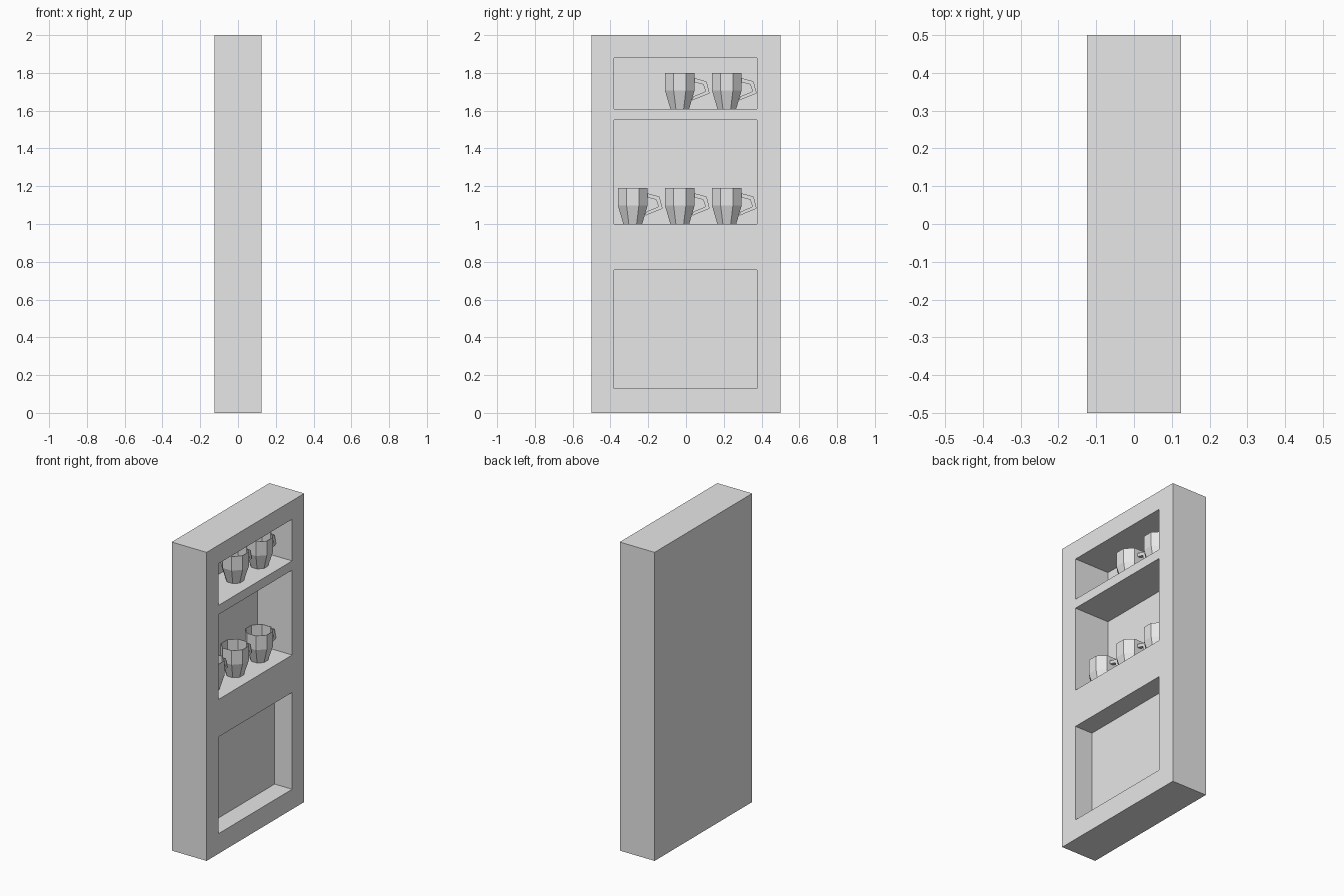
import bpy, bmesh
from math import pi, cos, sin
from mathutils import Vector

cube = bpy.data.objects.get("Cube")
if cube:
    bpy.data.objects.remove(cube, do_unlink=True)

grey = bpy.data.materials.new("plain grey")
grey.use_nodes = True
grey.diffuse_color = (0.8, 0.8, 0.8, 1)
grey.node_tree.nodes["Principled BSDF"].inputs["Base Color"].default_value = (0.8, 0.8, 0.8, 1)


def add_object(name, bm):
    bmesh.ops.recalc_face_normals(bm, faces=bm.faces)
    mesh = bpy.data.meshes.new(name)
    bm.to_mesh(mesh)
    bm.free()
    mesh.materials.append(grey)
    obj = bpy.data.objects.new(name, mesh)
    bpy.context.collection.objects.link(obj)
    return obj


def box(name, low, high):
    bm = bmesh.new()
    bmesh.ops.create_cube(bm, size=1)
    low, high = Vector(low), Vector(high)
    bmesh.ops.scale(bm, vec=high - low, verts=bm.verts)
    bmesh.ops.translate(bm, vec=(low + high) / 2, verts=bm.verts)
    return add_object(name, bm)


# Cabinet block with three niches cut into its +x side
cabinet = box("cabinet", (-0.125, -0.5, 0), (0.125, 0.5, 2))
niches = {"lower_niche": (0.0, 0.13, 0.757),
          "middle_niche": (-0.122, 1.0, 1.55),
          "upper_niche": (-0.122, 1.61, 1.88)}
for name, (back, bottom, top) in niches.items():
    cutter = box(name + "_cutter", (back, -0.38, bottom), (0.3, 0.376, top))
    cutter.hide_render = True
    mod = cabinet.modifiers.new(name, "BOOLEAN")
    mod.operation = "DIFFERENCE"
    mod.solver = "EXACT"
    mod.object = cutter
    bpy.context.view_layer.objects.active = cabinet
    bpy.ops.object.modifier_apply(modifier=mod.name)
    bpy.data.objects.remove(cutter, do_unlink=True)


# Eight-sided cup: rings run up the outside, over the rim and down inside
def cup_body(bm, sides=8):
    profile = [(0.054, 0), (0.085, 0.098), (0.085, 0.19),
               (0.081, 0.19), (0.081, 0.099), (0.051, 0.006)]
    rings = []
    for radius, z in profile:
        angles = [2 * pi * (i + 0.5) / sides for i in range(sides)]
        rings.append([bm.verts.new((radius * cos(a), radius * sin(a), z)) for a in angles])
    for a, b in zip(rings, rings[1:]):
        for i in range(sides):
            j = (i + 1) % sides
            bm.faces.new((a[i], a[j], b[j], b[i]))
    bm.faces.new(rings[0])
    bm.faces.new(rings[-1])


# Angular handle: a square section swept along outer and inner outlines
def cup_handle(bm, half=0.011):
    outer = [(0.076, 0.163), (0.142, 0.145), (0.158, 0.082), (0.066, 0.044)]
    inner = [(0.076, 0.141), (0.124, 0.129), (0.136, 0.092), (0.070, 0.064)]
    sections = []
    for (yo, zo), (yi, zi) in zip(outer, inner):
        corners = [(-half, yo, zo), (half, yo, zo), (half, yi, zi), (-half, yi, zi)]
        sections.append([bm.verts.new(c) for c in corners])
    for a, b in zip(sections, sections[1:]):
        for i in range(4):
            j = (i + 1) % 4
            bm.faces.new((a[i], a[j], b[j], b[i]))
    bm.faces.new(sections[0])
    bm.faces.new(sections[-1])


def cup(name, y, z):
    bm = bmesh.new()
    cup_body(bm)
    cup_handle(bm)
    add_object(name, bm).location = (0, y, z)


# Three cups on the middle shelf, two on the upper one
slots = [-0.282, -0.033, 0.216]
for i, y in enumerate(slots):
    cup(f"middle_cup_{i + 1}", y, 1.0)
for i, y in enumerate(slots[1:]):
    cup(f"upper_cup_{i + 1}", y, 1.61)
